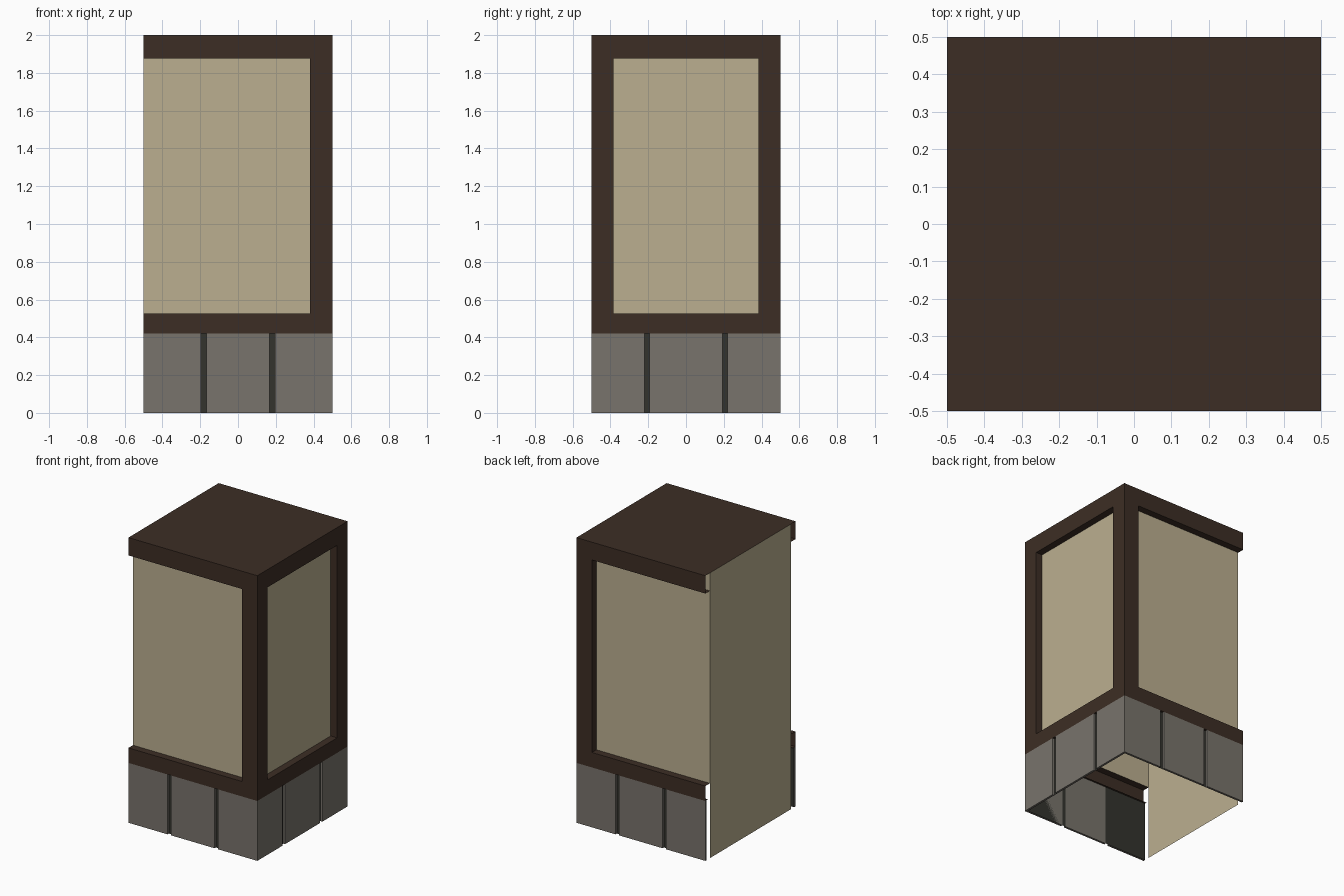
import bpy
import bmesh

cube = bpy.data.objects.get("Cube")
if cube:
    bpy.data.objects.remove(cube, do_unlink=True)


def material(name, rgb):
    m = bpy.data.materials.new(name)
    m.use_nodes = True
    m.diffuse_color = (*rgb, 1)
    m.node_tree.nodes["Principled BSDF"].inputs["Base Color"].default_value = (*rgb, 1)
    return m


TIMBER = material("dark timber", (0.046, 0.027, 0.018))
PLASTER = material("beige plaster", (0.50, 0.43, 0.28))
STONE = material("grey stone", (0.19, 0.173, 0.15))
GROUT = material("dark grout", (0.033, 0.034, 0.027))

H = 0.5                          # half width
IN = 0.45                        # plane of the recessed panels
BASE, SILL, HEAD, TOP = 0.42, 0.525, 1.875, 2.0
POST_X, POST_Y = 0.38, 0.385     # inner edges of the corner post
GROUT_IN = 0.485
GAP = 0.014                      # half width of a stone joint


def sheet(bm, lo, hi, sign):
    """Axis-aligned rectangle, flat on one axis, facing sign along it."""
    axis = next(i for i in range(3) if lo[i] == hi[i])
    u, v = (axis + 1) % 3, (axis + 2) % 3
    pts = []
    for a, b in ((lo, lo), (hi, lo), (hi, hi), (lo, hi)):
        p = list(lo)
        p[u], p[v] = a[u], b[v]
        pts.append(bm.verts.new(p))
    face = bm.faces.new(pts)
    if sign < 0:
        face.normal_flip()


def box(bm, lo, hi):
    for axis in range(3):
        for sign, level in ((-1, lo[axis]), (1, hi[axis])):
            a, b = list(lo), list(hi)
            a[axis] = b[axis] = level
            sheet(bm, a, b, sign)


def finish(name, bm, mat, mirror=True):
    bmesh.ops.remove_doubles(bm, verts=bm.verts, dist=0.0001)
    mesh = bpy.data.meshes.new(name)
    bm.to_mesh(mesh)
    bm.free()
    mesh.materials.append(mat)
    ob = bpy.data.objects.new(name, mesh)
    bpy.context.collection.objects.link(ob)
    if mirror:
        mod = ob.modifiers.new("front to back", 'MIRROR')
        mod.use_axis = (False, True, False)


# Timber frame: front half, mirrored to the back
bm = bmesh.new()
for z0, z1 in ((BASE, SILL), (HEAD, TOP)):
    sheet(bm, (-H, -H, z0), (H, -H, z1), -1)
    sheet(bm, (H, -H, z0), (H, 0, z1), 1)
sheet(bm, (POST_X, -H, SILL), (H, -H, HEAD), -1)
sheet(bm, (H, -H, SILL), (H, -POST_Y, HEAD), 1)
# Reveals around the panels
for z, sign in ((SILL, 1), (HEAD, -1)):
    sheet(bm, (-H, -H, z), (POST_X, -IN, z), sign)
    sheet(bm, (IN, -POST_Y, z), (H, 0, z), sign)
sheet(bm, (POST_X, -H, SILL), (POST_X, -IN, HEAD), -1)
sheet(bm, (IN, -POST_Y, SILL), (H, -POST_Y, HEAD), 1)
# Underside lip above the stones
sheet(bm, (-H, -H, BASE), (H, -0.47, BASE), -1)
sheet(bm, (0.47, -0.47, BASE), (H, 0, BASE), -1)
finish("timber_frame", bm, TIMBER)

# Flat top
bm = bmesh.new()
sheet(bm, (-H, -H, TOP), (H, H, TOP), 1)
finish("roof_slab", bm, TIMBER, False)

# Recessed panels
bm = bmesh.new()
sheet(bm, (-H, -IN, SILL), (IN, -IN, TOP - 0.002), -1)
sheet(bm, (IN, -IN, SILL), (IN, 0, TOP - 0.002), 1)
finish("recessed_panels", bm, PLASTER)

# Full-height panel closing the right end
bm = bmesh.new()
sheet(bm, (-H, -IN, 0), (-H, IN, TOP), -1)
finish("end_panel", bm, PLASTER, False)

# Grout sheet behind the stones
bm = bmesh.new()
sheet(bm, (-H, -GROUT_IN, 0), (GROUT_IN, -GROUT_IN, BASE), -1)
sheet(bm, (GROUT_IN, -GROUT_IN, 0), (GROUT_IN, 0, BASE), 1)
finish("grout_backing", bm, GROUT)

# Base stones
JOINT_X, JOINT_Y = 0.182, 0.207
for name, x0, x1 in (("right", -H, -JOINT_X - GAP),
                     ("middle", -JOINT_X + GAP, JOINT_X - GAP),
                     ("left", JOINT_X + GAP, H)):
    bm = bmesh.new()
    box(bm, (x0, -H, 0), (x1, -GROUT_IN, BASE))
    if name == "left":
        box(bm, (GROUT_IN, -GROUT_IN, 0), (H, -JOINT_Y - GAP, BASE))
        sheet(bm, (H, -H, 0), (H, -GROUT_IN, BASE), 1)
    finish("base_stones_" + name, bm, STONE)
bm = bmesh.new()
box(bm, (GROUT_IN, -JOINT_Y + GAP, 0), (H, JOINT_Y - GAP, BASE))
finish("side_middle_stone", bm, STONE, False)
